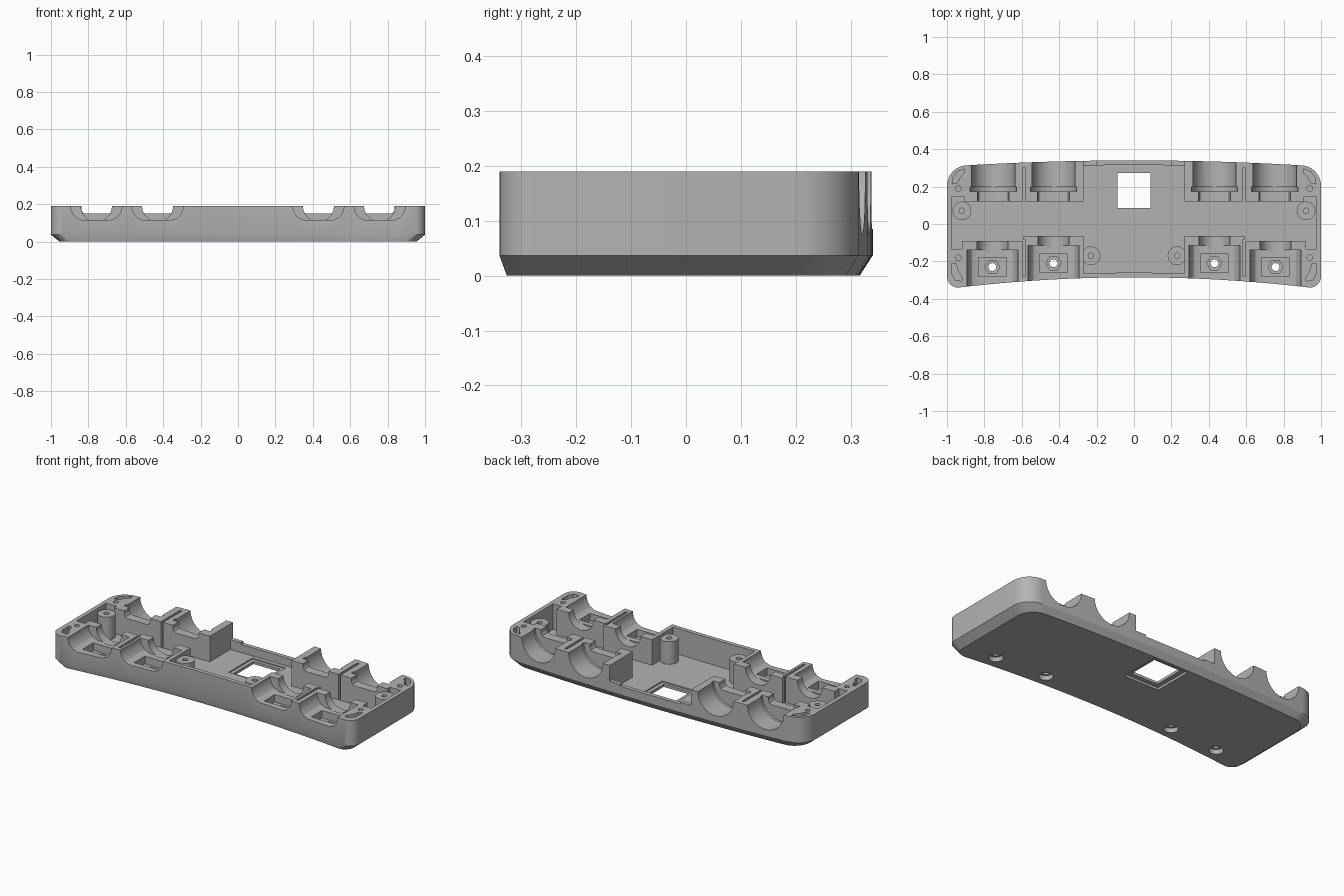
import bpy, bmesh, math

if "Cube" in bpy.data.objects:
    bpy.data.objects.remove(bpy.data.objects["Cube"])

grey = bpy.data.materials.new("plain grey")
grey.diffuse_color = (0.45, 0.45, 0.45, 1)
grey.use_nodes = True
grey.node_tree.nodes["Principled BSDF"].inputs["Base Color"].default_value = grey.diffuse_color
TOP, FLOOR = 0.19, 0.037


def loft(name, rings):
    """Closed solid through equally long rings of 3D points."""
    bm = bmesh.new()
    vs = [[bm.verts.new(p) for p in r] for r in rings]
    n = len(rings[0])
    bm.faces.new(vs[0])
    bm.faces.new(vs[-1])
    for a, b in zip(vs, vs[1:]):
        for i in range(n):
            j = (i + 1) % n
            bm.faces.new((a[i], a[j], b[j], b[i]))
    bmesh.ops.recalc_face_normals(bm, faces=bm.faces)
    me = bpy.data.meshes.new(name)
    bm.to_mesh(me)
    bm.free()
    ob = bpy.data.objects.new(name, me)
    bpy.context.collection.objects.link(ob)
    me.materials.append(grey)
    return ob


def box(x0, x1, y0, y1, z0, z1):
    ring = [(x0, y0), (x1, y0), (x1, y1), (x0, y1)]
    return loft("box_cutter", [[(x, y, z) for x, y in ring] for z in (z0, z1)])


def rod(x, y, r0, r1, z0, z1, n=24):
    """Upright rod or cone."""
    return loft("rod_cutter", [[(x + r * math.cos(i * math.tau / n), y + r * math.sin(i * math.tau / n), z)
                                for i in range(n)] for r, z in ((r0, z0), (r1, z1))])


def channel(x, y0, y1, profile):
    """Prism along y from an x, z profile."""
    return loft("channel_cutter", [[(x + px, y, pz) for px, pz in profile] for y in (y0, y1)])


def round_channel(x, y0, y1, r, n=40):
    return channel(x, y0, y1, [(r * math.cos((i + .5) * math.tau / n), TOP + r * math.sin((i + .5) * math.tau / n))
                               for i in range(n)])


def cut(target, tool):
    m = target.modifiers.new("cut", 'BOOLEAN')
    m.operation, m.solver, m.object = 'DIFFERENCE', 'EXACT', tool
    dg = bpy.context.evaluated_depsgraph_get()
    me = bpy.data.meshes.new_from_object(target.evaluated_get(dg))
    target.modifiers.clear()
    target.data = me
    bpy.data.objects.remove(tool)


def back_y(x):
    return 0.34 - 0.033 * x * x


def front_y(x):
    return -0.285 - 0.062 * x * x


def outline(d=0.0):
    """Curved bar outline with rounded corners, inset by d."""
    half = []
    for i in range(1, 13):                      # front arc, centre to right
        x = 0.94 * i / 12
        half.append((x, front_y(x) + d))
    cy = front_y(0.94) + 0.06
    for i in range(1, 9):                       # front corner
        a = math.radians(-90 + 90 * i / 8)
        half.append((0.94 + (0.06 - d) * math.cos(a), cy + (0.06 - d) * math.sin(a)))
    cy = back_y(0.89) - 0.11
    for i in range(11):                         # back corner
        a = math.radians(9 * i)
        half.append((0.89 + (0.11 - d) * math.cos(a), cy + (0.11 - d) * math.sin(a)))
    for i in range(11, 0, -1):                  # back arc, right to centre
        x = 0.89 * i / 12
        half.append((x, back_y(x) - d))
    mirrored = [(-x, y) for x, y in reversed(half)]
    return [(0, front_y(0) + d)] + half + [(0, back_y(0) - d)] + mirrored


# Outer body with a chamfered base
out = outline()
body = loft("tray_body", [[(x * .955, y * .945 - .005, 0) for x, y in out],
                          [(x, y, FLOOR) for x, y in out],
                          [(x, y, TOP) for x, y in out]])

# Cavity, with the blocks, corners and screw posts left standing
cavity = loft("cavity_cutter", [[(x, y, z) for x, y in outline(0.025)] for z in (FLOOR, 0.3)])
for s in (-1, 1):
    for x0, x1, y0, y1 in ((.27, .905, .12, .5), (.885, 1.1, .145, .5),
                           (.27, .592, -.5, -.065), (.58, .92, -.5, -.09), (.9, 1.1, -.5, -.135)):
        cut(cavity, box(min(s * x0, s * x1), max(s * x0, s * x1), y0, y1, 0, .4))
    for x, y in ((.92, .07), (.23, -.17)):
        cut(cavity, rod(s * x, y, .05, .05, 0, .172, 32))
cut(body, cavity)

# Lowered back wall between the inner blocks
cut(body, box(-.27, .27, .30, .5, .096, .4))
cut(body, box(-.2, .2, .30, .5, .085, .4))

# Square window with a stepped rim
cut(body, box(-.088, .088, .085, .272, -.1, .1))
cut(body, box(-.11, .11, .067, .292, .03, .08))
cut(body, box(-.115, .115, .06, .298, -.1, .014))

front_profile = [(-.136, .3), (-.136, .18), (-.127, .15), (-.108, .128), (-.076, .115),
                 (.076, .115), (.108, .128), (.127, .15), (.136, .18), (.136, .3)]
notch_profile = [(-.085, .3), (-.085, .168), (-.078, .155), (-.065, .149),
                 (.065, .149), (.078, .155), (.085, .168), (.085, .3)]

for s in (-1, 1):
    # Back cradles: large half pipe, retaining groove and end notch
    for x in (.752, .43):
        cut(body, round_channel(s * x, .195, .5, .116))
        cut(body, round_channel(s * x, .174, .197, .124))
        cut(body, channel(s * x, .05, .2, notch_profile))
    # Front bays: flared opening, rear half pipe, nut pocket and screw hole
    for x, yb, yc in ((.757, -.14, -.23), (.43, -.115, -.21)):
        x *= s
        cut(body, channel(x, -.5, yb, front_profile))
        cut(body, round_channel(x, yb - .01, -.03, .083))
        cut(body, box(x - .075, x + .075, yc - .05, yc + .05, .07, .3))
        cut(body, rod(x, yc, .04, .04, .045, .09, 6))
        cut(body, rod(x, yc, .021, .021, -.1, .06))
        cut(body, rod(x, yc, .04, .036, -.005, .025))
    # Slots between neighbouring bays
    for y0, y1 in ((.115, .30), (-.28, -.085)):
        cut(body, box(s * .588 - .007, s * .588 + .007, y0, y1, FLOOR + .003, .3))
    # Screw holes in posts and corners
    for x, y in ((.92, .07), (.23, -.17), (.94, .19), (.94, -.18)):
        cut(body, rod(s * x, y, .015, .015, .06, .3, 16))
    # Corner pockets
    for pts in ([(.972, .215), (.967, .25), (.945, .28), (.905, .295), (.905, .275), (.93, .25), (.945, .22)],
                [(.972, -.21), (.972, -.27), (.955, -.3), (.92, -.305), (.92, -.285), (.94, -.255), (.95, -.215)]):
        cut(body, loft("corner_cutter", [[(s * x, y, z) for x, y in pts] for z in (.08, .3)]))

# Clean up and shade
bpy.ops.object.select_all(action='DESELECT')
body.select_set(True)
bpy.context.view_layer.objects.active = body
bpy.ops.object.shade_smooth_by_angle(angle=math.radians(25))
